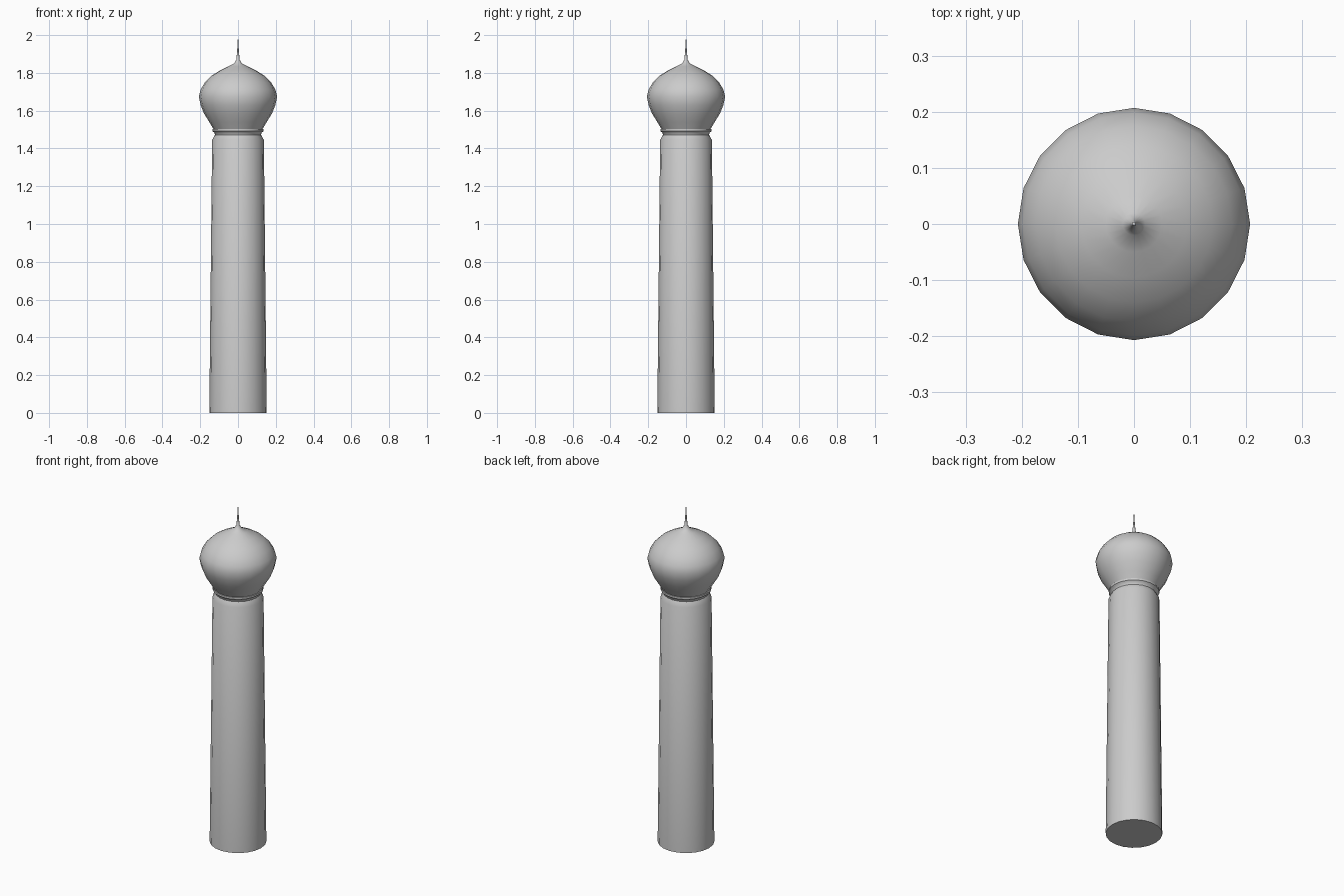
import bpy, bmesh, math

if "Cube" in bpy.data.objects:
    bpy.data.objects.remove(bpy.data.objects["Cube"])

SIDES = 20


def lathe(name, profile):
    """Revolve (radius, z) points around z; radius 0 makes a tip, open ends are capped."""
    bm = bmesh.new()
    rings = []
    for r, z in profile:
        n = SIDES if r > 0 else 1
        rings.append([bm.verts.new((r * math.cos(i * math.tau / SIDES),
                                    r * math.sin(i * math.tau / SIDES), z)) for i in range(n)])
    for a, b in zip(rings, rings[1:]):
        for i in range(SIDES):
            j = (i + 1) % SIDES
            if len(b) == 1:
                bm.faces.new((a[i], a[j], b[0]))
            else:
                bm.faces.new((a[i], a[j], b[j], b[i]))
    for ring in (rings[0], rings[-1]):
        if len(ring) > 1:
            bm.faces.new(ring)
    bmesh.ops.recalc_face_normals(bm, faces=bm.faces)
    mesh = bpy.data.meshes.new(name)
    bm.to_mesh(mesh)
    bm.free()
    obj = bpy.data.objects.new(name, mesh)
    bpy.context.collection.objects.link(obj)
    bpy.ops.object.select_all(action='DESELECT')
    obj.select_set(True)
    bpy.context.view_layer.objects.active = obj
    bpy.ops.object.shade_smooth_by_angle(angle=math.radians(40))
    return obj


# Tapered shaft with a pinched neck and flared collar
lathe("tower_shaft", [(0.152, 0), (0.137, 1.445), (0.122, 1.472),
                      (0.125, 1.483), (0.136, 1.492), (0.136, 1.503)])

# Onion dome drawn out into a needle spire
lathe("onion_dome", [(0.13, 1.503), (0.152, 1.54), (0.18, 1.585), (0.198, 1.63),
                     (0.207, 1.675), (0.198, 1.712), (0.175, 1.75), (0.14, 1.785),
                     (0.095, 1.813), (0.05, 1.835), (0.02, 1.851), (0.009, 1.87),
                     (0.005, 1.91), (0, 2.0)])
